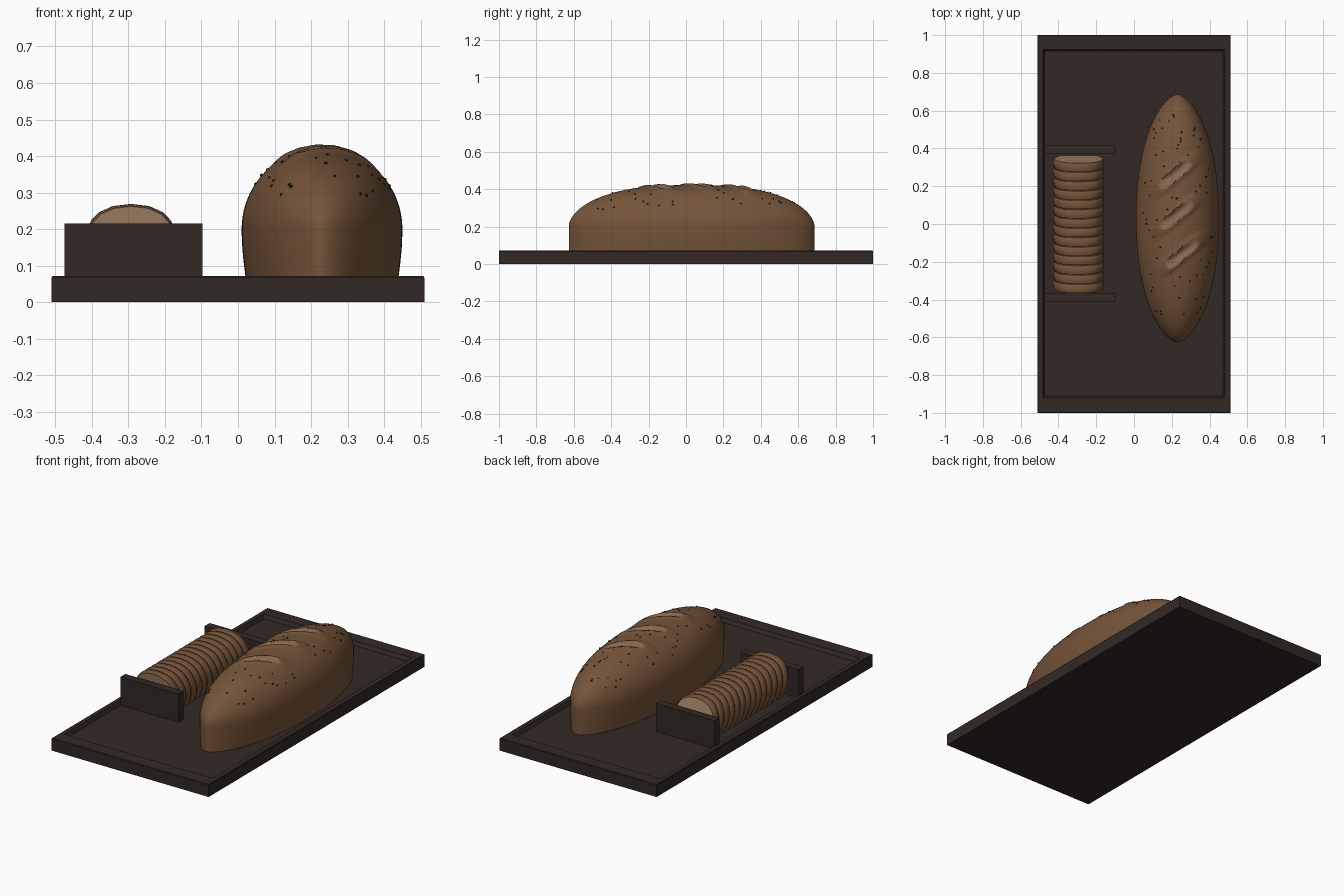
import bpy, bmesh, math, random
from mathutils import Matrix

if "Cube" in bpy.data.objects:
    bpy.data.objects.remove(bpy.data.objects["Cube"])

random.seed(4)
FLOOR = 0.05


def material(name, rgb):
    m = bpy.data.materials.new(name)
    m.diffuse_color = (*rgb, 1)
    m.use_nodes = True
    m.node_tree.nodes["Principled BSDF"].inputs["Base Color"].default_value = m.diffuse_color
    return m


WOOD = material("dark_wood", (0.031, 0.022, 0.018))
CRUST = material("crust", (0.18, 0.09, 0.042))
CRUMB = material("crumb", (0.38, 0.24, 0.14))
SCORE = material("score", (0.24, 0.14, 0.085))
HERB = material("herb", (0.012, 0.03, 0.012))


def finish(bm, name, mats, smooth=None):
    bmesh.ops.recalc_face_normals(bm, faces=bm.faces)
    me = bpy.data.meshes.new(name)
    bm.to_mesh(me)
    bm.free()
    ob = bpy.data.objects.new(name, me)
    bpy.context.collection.objects.link(ob)
    for m in mats:
        me.materials.append(m)
    if smooth:
        bpy.ops.object.select_all(action='DESELECT')
        ob.select_set(True)
        bpy.context.view_layer.objects.active = ob
        bpy.ops.object.shade_smooth_by_angle(angle=math.radians(smooth))
    return ob


def loft(bm, rings, mats=None):
    vs = [[bm.verts.new(p) for p in r] for r in rings]
    n = len(vs[0])
    for k in range(len(vs) - 1):
        for i in range(n):
            j = (i + 1) % n
            f = bm.faces.new((vs[k][i], vs[k][j], vs[k + 1][j], vs[k + 1][i]))
            f.material_index = mats[k] if mats else 0
    for r in (vs[0], vs[-1]):
        bm.faces.new(r).material_index = mats[-1] if mats else 0


def rect(x0, x1, y0, y1, z):
    return [(x0, y0, z), (x1, y0, z), (x1, y1, z), (x0, y1, z)]


# board with a shallow recessed top
bm = bmesh.new()
loft(bm, [rect(-.51, .51, -1, 1, 0), rect(-.51, .51, -1, 1, .068),
          rect(-.507, .507, -.997, .997, .072), rect(-.483, .48, -.92, .925, .072),
          rect(-.473, .47, -.91, .915, FLOOR)])
finish(bm, "bread_board", [WOOD])

# slice holders
for name, y in (("front_holder", -.388), ("back_holder", .393)):
    bm = bmesh.new()
    loft(bm, [rect(-.475, -.097, y - .023, y + .023, z) for z in (FLOOR - .01, .215)])
    finish(bm, name, [WOOD])

# large loaf surface
GASHES = [(.218, .26), (.225, .045), (.255, -.16)]


def loaf_section(t, s):
    """Point on the loaf: t runs along it, s runs 0..1 over the top."""
    a = abs(t)
    w = max(.22 * (1 - a ** 2.2) ** .6, .004)
    top = .20 + .222 * (1 - a ** 2.6) ** .55
    if s < .15 or s > .85:
        k = min(s, 1 - s) / .15
        x = w * (.94 + .06 * math.sin(k * math.pi / 2)) * (-1 if s < .5 else 1)
        z = FLOOR + (.2 - FLOOR) * k
    else:
        ang = math.pi * (s - .15) / .7
        x, z = -w * math.cos(ang), .2 + (top - .2) * math.sin(ang)
    return .23 + x, .03 + .657 * t, z


def gash(x, y):
    """Signed position across the nearest score and elliptical distance."""
    best = (0, 9)
    for gx, gy in GASHES:
        dx, dy = x - gx, y - gy
        u, v = (dx * .77 + dy * .64) / .112, (dy * .77 - dx * .64) / .027
        d = (u ** 4 + v ** 4) ** .25
        if d < best[1]:
            best = (v, d)
    return best


bm = bmesh.new()
N, M = 180, 90
rings = []
for k in range(N + 1):
    t = math.sin((k / N - .5) * math.pi) * .9995
    ring = []
    for i in range(M + 1):
        x, y, z = loaf_section(t, i / M)
        if z > .3:
            v, d = gash(x, y)
            if d < 1:
                z -= .012 * (1 - d ** 3) * (.5 + .5 * v)
            z += .010 * math.exp(-((d - 1.0) / .4) ** 2)
        ring.append((x, y, z))
    rings.append(ring)
loft(bm, rings)
for f in bm.faces:
    c = f.calc_center_median()
    if c.z > .3 and gash(c.x, c.y)[1] < .93:
        f.material_index = 1
finish(bm, "large_loaf", [CRUST, SCORE], 40)

# herb flecks on the loaf
bm = bmesh.new()
for _ in range(75):
    x, y, z = loaf_section(random.uniform(-.85, .85), random.uniform(.27, .73))
    if gash(x, y)[1] > 1.3:
        bmesh.ops.create_icosphere(bm, subdivisions=1, radius=random.uniform(.004, .006),
                                   matrix=Matrix.Translation((x, y, z)))
finish(bm, "herb_flecks", [HERB])

# leaning bread slices with a crust rim and pale faces
PROFILE = [(.105, 0), (.128, .05), (.135, .10), (.127, .14), (.108, .175),
           (.088, .196), (.05, .213), (0, .219)]
OUTLINE = PROFILE + [(-x, z) for x, z in reversed(PROFILE[:-1])]
COUNT, LEAN = 14, math.tan(math.radians(11))


def slice_ring(y, scale):
    pts = []
    for x, z in OUTLINE:
        z = .10 + (z - .10) * scale
        pts.append((-.293 + x * scale, y - z * LEAN, FLOOR + z))
    return pts


for n in range(COUNT):
    yc = -.302 + n * .0494
    bm = bmesh.new()
    h = .023
    loft(bm, [slice_ring(yc - h, .93), slice_ring(yc - h, .955),
              slice_ring(yc - h * .6, .995), slice_ring(yc + h * .6, 1),
              slice_ring(yc + h, .955), slice_ring(yc + h, .93)], [0, 0, 0, 0, 0, 1])
    finish(bm, "bread_slice_%02d" % (n + 1), [CRUST, CRUMB], 40)
